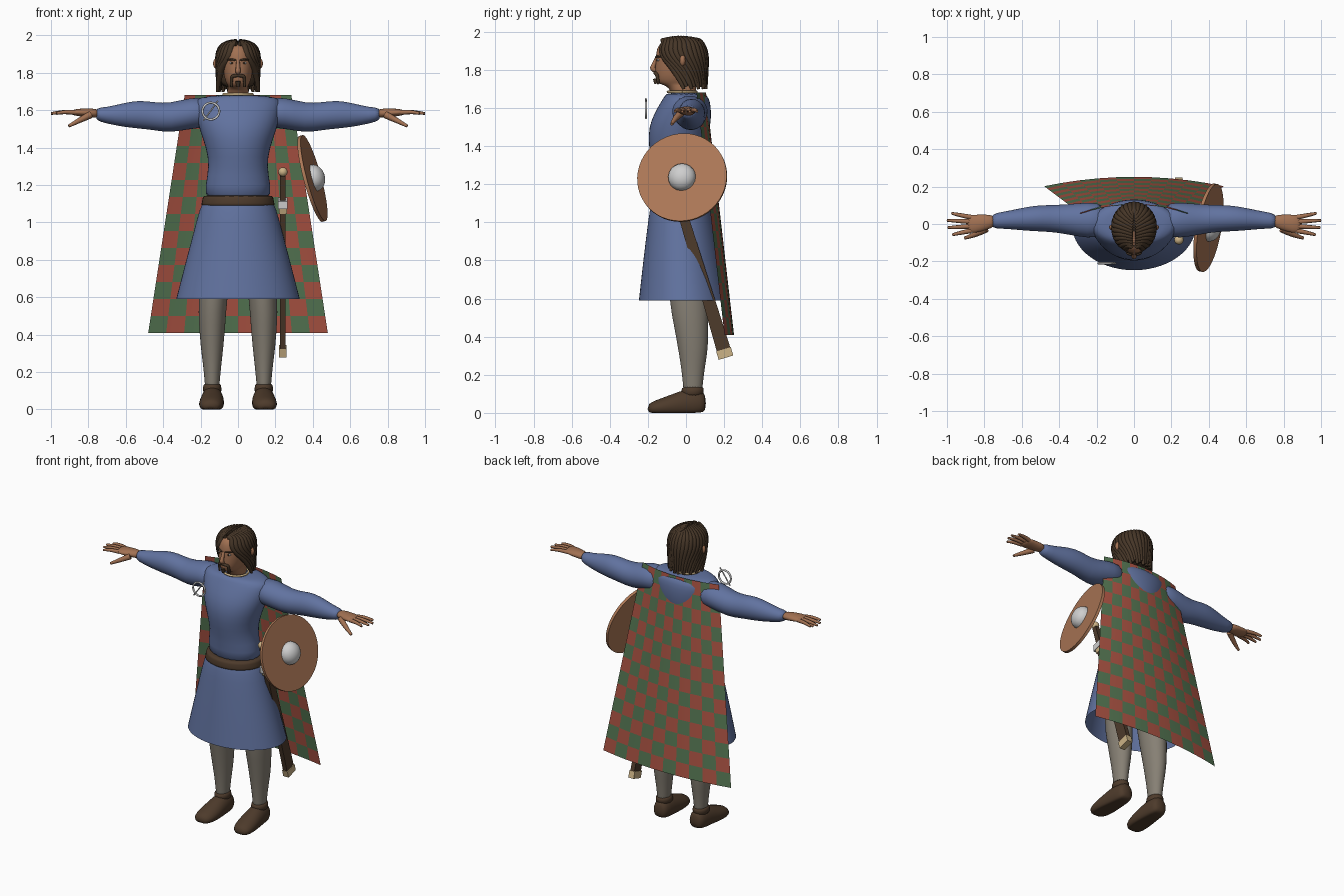
import bpy, bmesh, math
from mathutils import Matrix, Vector

if "Cube" in bpy.data.objects:
    bpy.data.objects.remove(bpy.data.objects["Cube"], do_unlink=True)


def material(name, *rgb):
    mat = bpy.data.materials.new(name)
    mat.use_nodes = True
    mat.diffuse_color = (*rgb, 1)
    mat.node_tree.nodes["Principled BSDF"].inputs["Base Color"].default_value = (*rgb, 1)
    return mat


BLUE = material("tunic blue", .12, .17, .35)
RED = material("cape red", .4, .085, .055)
GREEN = material("cape green", .09, .18, .085)
HAIR = material("hair brown", .06, .036, .02)
SKIN = material("skin", .36, .165, .085)
LEATHER = material("dark leather", .075, .043, .024)
WOOL = material("trouser grey", .24, .215, .175)
STEEL = material("steel", .62, .62, .62)
HORN = material("pale horn", .6, .45, .24)
WOOD = material("shield wood", .42, .19, .095)


def finish(name, mesh_bm, mats, mirror=False, subdivide=False, angle=40):
    """Turn a bmesh into a shaded object with optional modifiers."""
    bmesh.ops.recalc_face_normals(mesh_bm, faces=mesh_bm.faces)
    mesh = bpy.data.meshes.new(name)
    mesh_bm.to_mesh(mesh)
    mesh_bm.free()
    for mat in mats:
        mesh.materials.append(mat)
    mesh.shade_smooth()
    mesh.set_sharp_from_angle(angle=math.radians(angle))
    obj = bpy.data.objects.new(name, mesh)
    bpy.context.collection.objects.link(obj)
    if mirror:
        obj.modifiers.new("mirror", 'MIRROR').use_mirror_merge = False
    if subdivide:
        sub = obj.modifiers.new("smooth", 'SUBSURF')
        sub.levels = sub.render_levels = 1
    return obj


def loft(name, mat, axis, rings, mirror=False, caps=True, floor=False, sides=20):
    """Skin ellipses (position, centre a, radius a, centre b, radius b) along an axis."""
    bm = bmesh.new()
    loops = []
    for pos, ca, ra, cb, rb in rings:
        loop = []
        for k in range(sides):
            t = math.tau * k / sides
            co = [ca + ra * math.cos(t), cb + rb * math.sin(t)]
            co.insert(axis, pos)
            if floor:
                co[2] = max(co[2], 0)
            loop.append(bm.verts.new(co))
        loops.append(loop)
    for low, high in zip(loops, loops[1:]):
        for k in range(sides):
            n = (k + 1) % sides
            bm.faces.new((low[k], low[n], high[n], high[k]))
    if caps:
        bm.faces.new(loops[0])
        bm.faces.new(loops[-1])
    return finish(name, bm, [mat], mirror, True, 180)


def tube(name, mat, paths, radii, mirror=False):
    """Sweep round tapered tubes along smooth paths and join them as one mesh."""
    curve = bpy.data.curves.new(name, 'CURVE')
    curve.dimensions = '3D'
    curve.bevel_depth, curve.bevel_resolution = 1, 2
    curve.use_fill_caps = True
    for path in paths:
        spline = curve.splines.new('NURBS')
        spline.points.add(len(path) - 1)
        for i, (point, co) in enumerate(zip(spline.points, path)):
            point.co = (*co, 1)
            point.radius = radii[i] if isinstance(radii, tuple) else radii
        spline.order_u, spline.resolution_u = 3, 4
        spline.use_endpoint_u = True
    source = bpy.data.objects.new(name + "_path", curve)
    bpy.context.collection.objects.link(source)
    graph = bpy.context.evaluated_depsgraph_get()
    mesh = bpy.data.meshes.new_from_object(source.evaluated_get(graph))
    bm = bmesh.new()
    bm.from_mesh(mesh)
    bpy.data.objects.remove(source)
    bpy.data.meshes.remove(mesh)
    return finish(name, bm, [mat], mirror, angle=60)


def ball(name, mat, centre, radii, mirror=False, frame=Matrix(), half=False):
    bm = bmesh.new()
    bmesh.ops.create_uvsphere(bm, u_segments=20, v_segments=12, radius=1)
    if half:
        bmesh.ops.delete(bm, geom=[v for v in bm.verts if v.co.z < -.01], context='VERTS')
    bm.transform(Matrix.Translation(centre) @ frame @ Matrix.Diagonal((*radii, 1)))
    return finish(name, bm, [mat], mirror, angle=180)


def ring_path(centre, ra, rb, flat):
    """Closed ellipse of points, lying flat or facing forward."""
    turns = [math.tau * k / 24 for k in range(25)]
    return [Vector(centre) + Vector((ra * math.cos(t), rb * math.sin(t) * flat,
                                     rb * math.sin(t) * (not flat))) for t in turns]


# Tunic: body, sleeves, flared skirt and belt
loft("tunic_body", BLUE, 2, [
    (1.1, 0, .18, -.03, .135), (1.2, 0, .178, -.035, .13), (1.3, 0, .155, -.042, .135),
    (1.4, 0, .172, -.047, .152), (1.5, 0, .21, -.034, .165), (1.58, 0, .23, -.015, .15),
    (1.64, 0, .24, 0, .128), (1.67, 0, .21, 0, .11), (1.68, 0, .11, -.01, .085)])
loft("sleeve", BLUE, 0, [
    (.14, .02, .09, 1.585, .08), (.25, .02, .098, 1.587, .085), (.36, .025, .08, 1.557, .08),
    (.45, .03, .072, 1.568, .075), (.53, .03, .07, 1.578, .077), (.62, .025, .057, 1.574, .063),
    (.7, .02, .045, 1.572, .044), (.768, .015, .04, 1.58, .034)], mirror=True)
loft("tunic_skirt", BLUE, 2, [
    (1.12, 0, .18, -.03, .145), (1.08, 0, .205, -.03, .16), (.95, 0, .238, -.025, .182),
    (.78, 0, .284, -.018, .21), (.59, 0, .333, -.008, .241)], caps=False, sides=28)
loft("belt", LEATHER, 2, [
    (1.085, 0, .19, -.03, .152), (1.09, 0, .2, -.03, .162), (1.115, 0, .195, -.03, .16),
    (1.14, 0, .19, -.03, .156), (1.145, 0, .18, -.03, .146)])
tube("neck_ring", HORN, [ring_path((0, -.02, 1.685), .078, .075, True)], .007)

# Trousers and shoes
loft("trouser_leg", WOOL, 2, [
    (.95, .1, .085, -.01, .1), (.58, .137, .078, .015, .105), (.45, .138, .071, .028, .09),
    (.34, .139, .062, .037, .08), (.26, .138, .052, .037, .066), (.14, .138, .039, .036, .05),
    (.08, .138, .038, .036, .05)], mirror=True)
loft("shoe", LEATHER, 1, [
    (.105, .135, .035, .05, .04), (.08, .135, .055, .05, .075), (0, .137, .06, .05, .078),
    (-.08, .14, .068, .035, .06), (-.16, .145, .066, .025, .042), (-.203, .148, .04, .02, .026)],
    mirror=True, floor=True)
loft("shoe_cuff", LEATHER, 2, [
    (.08, .138, .055, .033, .062), (.12, .138, .048, .035, .058), (.14, .138, .05, .036, .06)],
    mirror=True)

# Hands
loft("palm", SKIN, 0, [
    (.74, .015, .03, 1.582, .024), (.79, .01, .042, 1.585, .025), (.85, 0, .05, 1.588, .021),
    (.895, 0, .048, 1.588, .013)], mirror=True)
fingers = []
for k, reach in enumerate((.975, 1, .995, .97)):
    y = .036 - .024 * k
    fingers.append([(.87, y, 1.588), (.93, y * 1.3, 1.594), (reach, y * 1.6, 1.582)])
tube("fingers", SKIN, fingers, (.013, .012, .007), mirror=True)
tube("thumb", SKIN, [[(.79, -.025, 1.575), (.85, -.06, 1.545), (.905, -.075, 1.515)]],
     (.02, .015, .008), mirror=True)

# Head and face
loft("head", SKIN, 2, [
    (1.64, 0, .062, -.01, .07), (1.715, 0, .058, -.015, .068), (1.725, 0, .05, -.045, .098),
    (1.745, 0, .066, -.053, .108), (1.8, 0, .08, -.054, .109), (1.86, 0, .085, -.052, .108),
    (1.91, 0, .083, -.05, .106), (1.945, 0, .065, -.045, .09), (1.96, 0, .03, -.04, .05)])
tube("nose", SKIN, [[(0, -.153, 1.865), (0, -.17, 1.825), (0, -.178, 1.803), (0, -.155, 1.795)]],
     (.009, .012, .015, .01))
ball("ear", SKIN, (.113, -.018, 1.85), (.02, .016, .03), mirror=True)
ball("eye", STEEL, (.033, -.144, 1.852), (.014, .008, .006), mirror=True)
ball("iris", HAIR, (.033, -.149, 1.852), (.006, .006, .006), mirror=True)
tube("eyebrow", HAIR, [[(.012, -.158, 1.866), (.035, -.151, 1.876), (.058, -.132, 1.868)]],
     (.005, .006, .003), mirror=True)
tube("moustache", HAIR, [[(0, -.164, 1.785), (.026, -.16, 1.785), (.037, -.15, 1.772),
                          (.036, -.145, 1.725)]], (.008, .01, .01, .006), mirror=True)
tube("chin_tuft", HAIR, [[(0, -.16, 1.755), (0, -.156, 1.728)]], (.014, .01))

# Hair: solid core under rows of locks falling from a centre parting
ball("scalp", HAIR, (0, -.005, 1.865), (.105, .115, .1))
loft("hair_core", HAIR, 2, [
    (1.715, 0, .095, .04, .06), (1.78, 0, .1, .04, .065), (1.88, 0, .1, .035, .07)])


def around(degrees, scale, z):
    a = math.radians(degrees)
    return (.106 * scale * math.sin(a), -.022 - .122 * scale * math.cos(a), z)


locks = []
for k in range(14):
    t = k / 13
    top, low = 25 + 155 * t, 95 + 85 * t
    locks.append([(.008, -.125 + .18 * t, 1.955 + .014 * math.sin(math.pi * t)),
                  around(top, .75, 1.958), around(top, 1.03, 1.89),
                  around(top + .7 * (low - top), 1.0, 1.8),
                  around(low, 1.04, 1.7 + .012 * (k % 3))])
tube("hair_locks", HAIR, locks, (.012, .018, .019, .02, .009), mirror=True)

# Chequered cape
COLS, ROWS = 10, 14
bm = bmesh.new()
grid = []
for j in range(ROWS + 1):
    v = j / ROWS
    half = .48 - .195 * v
    for i in range(COLS + 1):
        u = 2 * i / COLS - 1
        grid.append(bm.verts.new((u * half, .252 - .147 * v - .05 * u * u, .41 + 1.272 * v)))
for j in range(ROWS):
    for i in range(COLS):
        a = j * (COLS + 1) + i
        b = a + COLS + 1
        face = bm.faces.new((grid[a], grid[a + 1], grid[b + 1], grid[b]))
        face.material_index = (i + j) % 2
finish("cape", bm, [GREEN, RED])

# Round shield with a domed boss
normal = Vector((1, -.17, .27)).normalized()
tilt = normal.to_track_quat('Z', 'Y').to_matrix().to_4x4()
hub = Vector((.398, -.02, 1.235))
bm = bmesh.new()
bmesh.ops.create_cone(bm, cap_ends=True, segments=48, radius1=.238, radius2=.238, depth=.018)
bm.transform(Matrix.Translation(hub) @ tilt)
finish("shield_board", bm, [WOOD])
ball("shield_boss", STEEL, hub + normal * .009, (.073, .073, .058), frame=tilt, half=True)

# Sheathed sword hanging at the hip
pommel, tip = Vector((.24, -.085, 1.27)), Vector((.24, .21, .29))
slope = Matrix.Rotation(math.atan2(tip.y - pommel.y, pommel.z - tip.z), 4, 'X')


def sword_part(name, mat, start, end, thick, wide_top, wide_end):
    """Tapered bar between two fractions of the sword's length."""
    bm = bmesh.new()
    bmesh.ops.create_cube(bm, size=1)
    length = (tip - pommel).length * (end - start)
    for v in bm.verts:
        wide = wide_top if v.co.z > 0 else wide_end
        v.co = (v.co.x * thick, v.co.y * wide, v.co.z * length)
    bm.transform(Matrix.Translation(pommel.lerp(tip, (start + end) / 2)) @ slope)
    finish(name, bm, [mat])


ball("sword_pommel", HORN, pommel, (.025, .025, .025))
sword_part("sword_grip", LEATHER, .02, .15, .03, .03, .034)
sword_part("sword_guard", STEEL, .15, .19, .05, .07, .09)
sword_part("scabbard_mouth", HORN, .19, .22, .044, .06, .06)
sword_part("scabbard", LEATHER, .22, .96, .03, .05, .074)
sword_part("scabbard_tip", HORN, .955, 1, .04, .08, .08)

# Ring brooch with its pin
tube("brooch_ring", STEEL, [ring_path((-.145, -.21, 1.595), .045, .045, False)], .006)
tube("brooch_pin", STEEL, [[(-.185, -.21, 1.545), (-.145, -.214, 1.597), (-.108, -.21, 1.65)]], .004)
